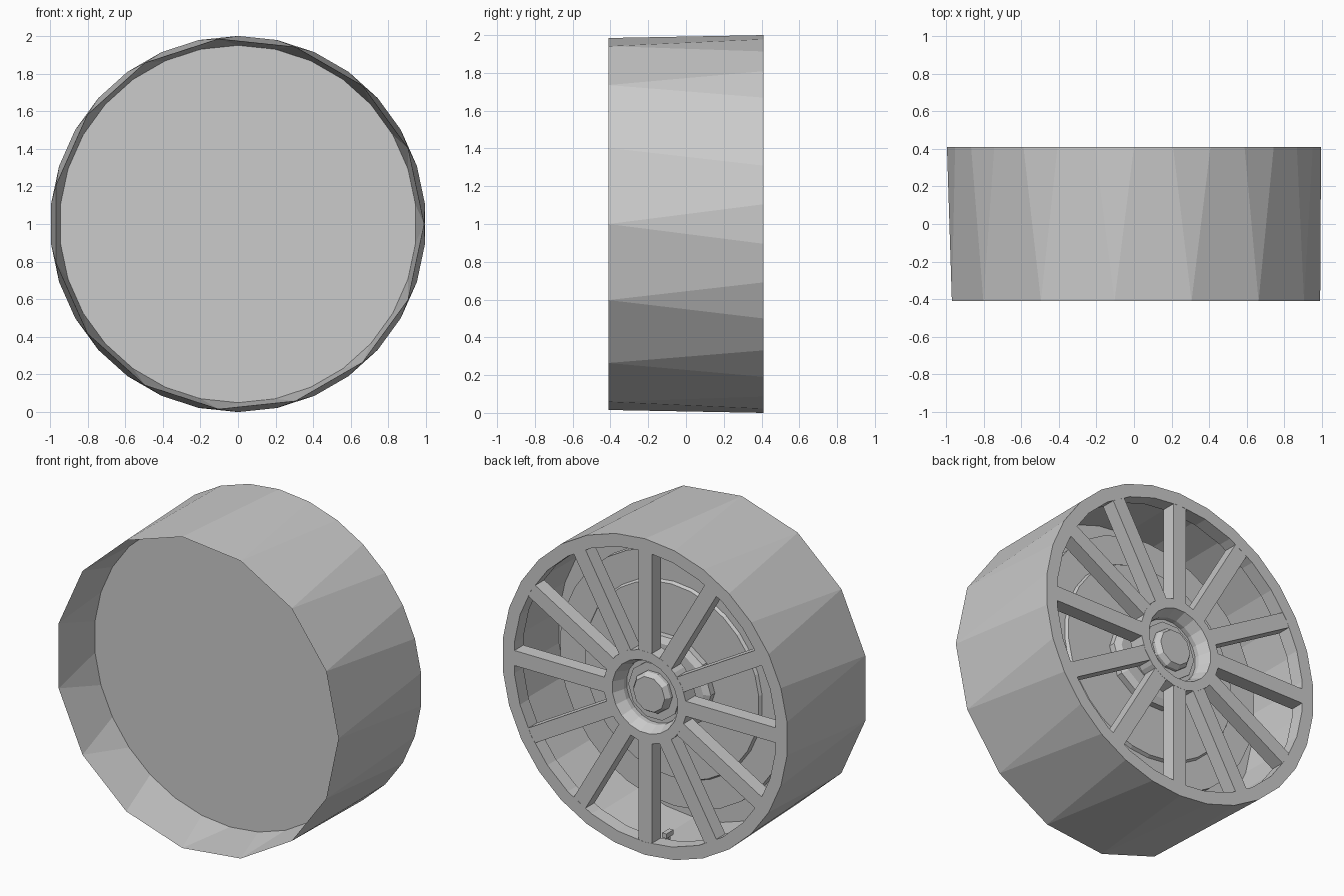
import bpy, bmesh
from math import sin, cos, radians, pi
from mathutils import Matrix

cube = bpy.data.objects.get("Cube")
if cube:
    bpy.data.objects.remove(cube)

grey = bpy.data.materials.new("plain grey")
grey.use_nodes = True
colour = (0.6, 0.6, 0.6, 1)
grey.diffuse_color = colour
grey.node_tree.nodes["Principled BSDF"].inputs["Base Color"].default_value = colour


def finish(name, bm):
    bmesh.ops.recalc_face_normals(bm, faces=bm.faces)
    mesh = bpy.data.meshes.new(name)
    bm.to_mesh(mesh)
    bm.free()
    mesh.materials.append(grey)
    obj = bpy.data.objects.new(name, mesh)
    bpy.context.collection.objects.link(obj)
    return obj


def ring(bm, radius, y, sides, start):
    """Circle of vertices around the wheel axle."""
    angles = [radians(start) + 2 * pi * i / sides for i in range(sides)]
    return [bm.verts.new((radius * cos(a), y, 1 + radius * sin(a))) for a in angles]


def bridge(bm, a, b):
    n = len(a)
    for i in range(n):
        bm.faces.new((a[i], a[(i + 1) % n], b[(i + 1) % n], b[i]))


def taper(bm, coarse, fine):
    """Join a ring to one with twice as many sides."""
    n = len(coarse)
    for k in range(n):
        before, after, nxt = fine[2 * k - 1], fine[2 * k], fine[(2 * k + 1) % (2 * n)]
        bm.faces.new((coarse[k], before, after))
        bm.faces.new((coarse[k], after, nxt, coarse[(k + 1) % n]))


def lathe(name, profile, sides, start=0, closed=False):
    """Turn (radius, y) points around the axle; cap the ends unless closed."""
    bm = bmesh.new()
    rings = [ring(bm, r, y, sides, start) for r, y in profile]
    for a, b in zip(rings, rings[1:]):
        bridge(bm, a, b)
    if closed:
        bridge(bm, rings[-1], rings[0])
    else:
        bm.faces.new(rings[0])
        bm.faces.new(rings[-1])
    return finish(name, bm)


def box(bm, size, centre, turn=0):
    """Box placed relative to the axle, then turned about it."""
    matrix = (Matrix.Translation((0, 0, 1)) @ Matrix.Rotation(turn, 4, "Y")
              @ Matrix.Translation(centre) @ Matrix.Diagonal((*size, 1)))
    bmesh.ops.create_cube(bm, size=1, matrix=matrix)


FRONT, BACK, WALL = -0.41, 0.41, -0.08

# Barrel: coarse front lip, fine back rim, closed by a wall inside
bm = bmesh.new()
lip = ring(bm, 0.99, FRONT, 15, 0)
rim = ring(bm, 1.0, BACK, 30, 6)
wall = ring(bm, 0.95, WALL, 30, 6)
inner = ring(bm, 0.955, BACK - 0.09, 30, 6)
edge = ring(bm, 0.92, BACK - 0.09, 30, 6)
face = ring(bm, 0.92, BACK, 30, 6)
taper(bm, lip, rim)
taper(bm, lip, wall)
for a, b in ((wall, inner), (inner, edge), (edge, face), (face, rim)):
    bridge(bm, a, b)
bm.faces.new(wall)
finish("barrel", bm)

# Twelve straight spokes
bm = bmesh.new()
for k in range(12):
    box(bm, (0.67, 0.09, 0.095), (0.595, BACK - 0.046, 0), k * pi / 6)
finish("spokes", bm)

# Hub with a sunken, bevelled centre
lathe("hub", [(0.29, BACK - 0.1), (0.29, BACK), (0.23, BACK),
              (0.2, BACK - 0.07), (0.2, BACK - 0.1)], 20, 9)
lathe("centre_cap", [(0.13, BACK - 0.1), (0.13, BACK - 0.07), (0.11, BACK - 0.04)], 10)

# Brake disc and axle behind the spokes
lathe("brake_disc", [(0.8, 0.05), (0.8, 0.12), (0.62, 0.12), (0.61, 0.14)], 30, 6)
lathe("brake_hub", [(0.3, 0.13), (0.3, 0.18), (0.26, 0.2)], 10)
lathe("axle", [(0.18, WALL), (0.18, BACK - 0.09)], 10)

# Small valve near the bottom of the rim
bm = bmesh.new()
box(bm, (0.03, 0.07, 0.03), (-0.09, 0.31, -0.88))
box(bm, (0.02, 0.02, 0.08), (-0.09, 0.31, -0.92))
finish("valve", bm)
